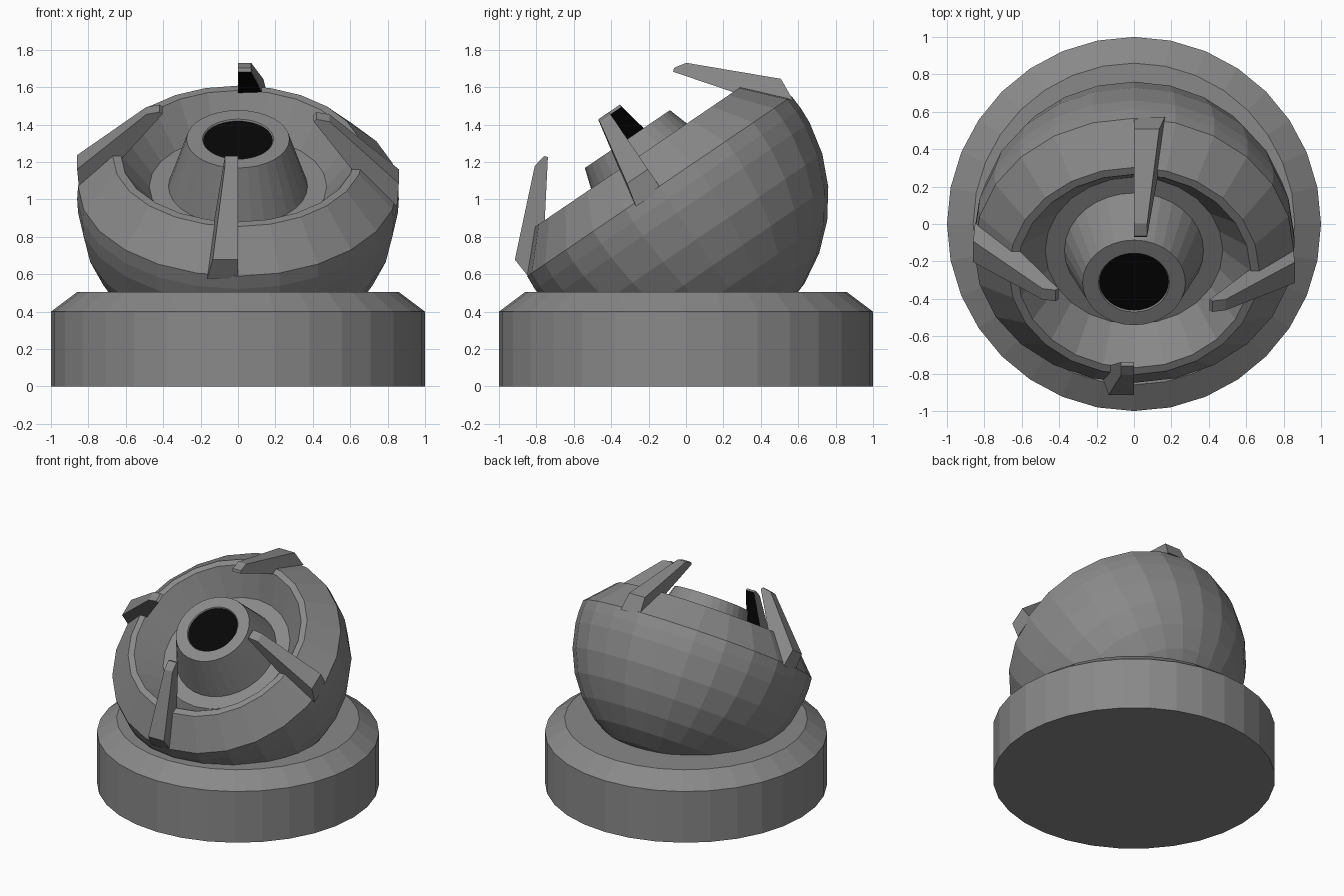
import bpy, bmesh
from math import sin, cos, pi, radians
from mathutils import Matrix

if "Cube" in bpy.data.objects:
    bpy.data.objects.remove(bpy.data.objects["Cube"])

# Tilted frame of the ball: its axis leans toward the front
TILT = Matrix.Translation((0, -0.097, 1.004)) @ Matrix.Rotation(radians(34.2), 4, 'X')

black = bpy.data.materials.new("black")
black.diffuse_color = (0.002, 0.002, 0.002, 1)
black.use_nodes = True
black.node_tree.nodes["Principled BSDF"].inputs["Base Color"].default_value = black.diffuse_color
grey = bpy.data.materials.new("grey")
grey.diffuse_color = (0.25, 0.25, 0.25, 1)
grey.use_nodes = True
grey.node_tree.nodes["Principled BSDF"].inputs["Base Color"].default_value = grey.diffuse_color


def finish(name, bm, matrix, *materials):
    bmesh.ops.recalc_face_normals(bm, faces=bm.faces)
    mesh = bpy.data.meshes.new(name)
    bm.to_mesh(mesh)
    bm.free()
    for mat in materials:
        mesh.materials.append(mat)
    obj = bpy.data.objects.new(name, mesh)
    obj.matrix_world = matrix
    bpy.context.collection.objects.link(obj)
    return obj


def lathe(name, profile, sides, matrix=Matrix(), material=grey):
    """Revolve (radius, height) points around z; radius 0 closes to a point."""
    bm = bmesh.new()
    rings = []
    for r, h in profile:
        if r == 0:
            rings.append([bm.verts.new((0, 0, h))] * sides)
        else:
            rings.append([bm.verts.new((r * cos(2 * pi * i / sides), r * sin(2 * pi * i / sides), h))
                          for i in range(sides)])
    for a, b in zip(rings, rings[1:]):
        for i in range(sides):
            j = (i + 1) % sides
            bm.faces.new(list(dict.fromkeys((a[i], a[j], b[j], b[i]))))
    return finish(name, bm, matrix, material)


# Round base with chamfered top
lathe("base", [(0, 0), (1, 0), (1, 0.4), (0.86, 0.505), (0, 0.505)], 32)

# Ball: spherical shell, sloped collar, flat lip and dished interior
R = 0.86
shell = [(0, -R)] + [(R * cos(radians(a)), R * sin(radians(a))) for a in range(-78, 1, 12)]
shell += [(R, 0), (0.855, 0.08), (0.67, 0.275), (0.625, 0.275), (0.475, 0.08), (0, 0.08)]
lathe("ball", shell, 24, TILT)

# Conical hub with a black opening
lathe("hub", [(0.375, 0.07), (0.275, 0.385), (0.19, 0.385), (0.183, 0.375)], 32, TILT)
lathe("hub_opening", [(0.185, 0.377), (0, 0.377)], 32, TILT, black)

# Four claws: (radius, height, width), one side flat on the radial plane
CLAW = [(0.85, 0.06, 0.165), (0.86, 0.19, 0.135), (0.49, 0.545, 0.07),
        (0.42, 0.56, 0.07), (0.405, 0.545, 0.07), (0.62, 0.26, 0.13)]
for k, side in enumerate(("back", "left", "front", "right")):
    bm = bmesh.new()
    flat = [bm.verts.new((0, r, h)) for r, h, w in CLAW]
    wide = [bm.verts.new((w, r, h)) for r, h, w in CLAW]
    bm.faces.new(flat)
    bm.faces.new(wide)
    for i in range(len(CLAW)):
        j = (i + 1) % len(CLAW)
        face = bm.faces.new((flat[i], flat[j], wide[j], wide[i]))
        face.material_index = int(i == 4)  # dark inner face
    finish(f"{side}_claw", bm, TILT @ Matrix.Rotation(k * pi / 2, 4, 'Z'), grey, black)
